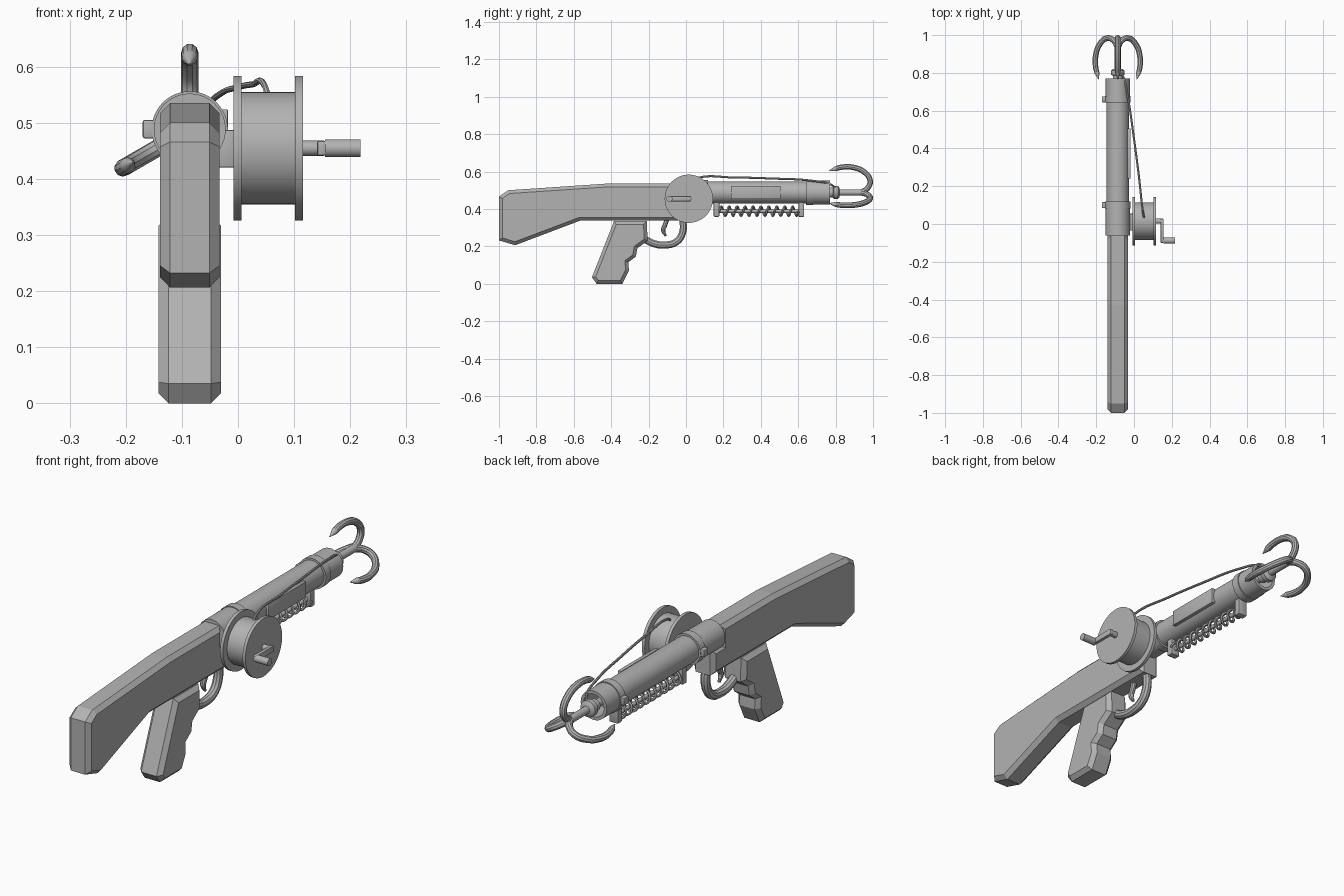
import bpy, bmesh, math
from mathutils import Vector, Matrix

if "Cube" in bpy.data.objects:
    bpy.data.objects.remove(bpy.data.objects["Cube"])

CX, CZ = -0.086, 0.488          # barrel axis
grey = bpy.data.materials.new("plain grey")
grey.diffuse_color = (0.45, 0.45, 0.45, 1)
grey.use_nodes = True
grey.node_tree.nodes["Principled BSDF"].inputs["Base Color"].default_value = grey.diffuse_color


def finish(ob, smooth=True):
    ob.data.materials.append(grey)
    bpy.ops.object.select_all(action='DESELECT')
    ob.select_set(True)
    bpy.context.view_layer.objects.active = ob
    if ob.type == 'CURVE':
        bpy.ops.object.convert(target='MESH')
        ob = bpy.context.object
    if smooth:
        bpy.ops.object.shade_smooth_by_angle(angle=math.radians(35))
    return ob


def from_bmesh(name, bm, smooth=True):
    bmesh.ops.recalc_face_normals(bm, faces=bm.faces[:])
    me = bpy.data.meshes.new(name)
    bm.to_mesh(me)
    bm.free()
    ob = bpy.data.objects.new(name, me)
    bpy.context.collection.objects.link(ob)
    return finish(ob, smooth)


def slab(name, profile, half, chamfer):
    """Side profile (y, z) extruded across x, with chamfered rims."""
    bm = bmesh.new()
    face = bm.faces.new([bm.verts.new((CX - half, y, z)) for y, z in profile])
    new = bmesh.ops.extrude_face_region(bm, geom=[face])['geom']
    bmesh.ops.translate(bm, vec=(2 * half, 0, 0),
                        verts=[g for g in new if isinstance(g, bmesh.types.BMVert)])
    rims = [e for e in bm.edges if abs(e.verts[0].co.x - e.verts[1].co.x) < 1e-5]
    bmesh.ops.bevel(bm, geom=rims, offset=chamfer, segments=1, affect='EDGES', profile=0.5)
    return from_bmesh(name, bm, False)


def box(name, lo, hi, bevel=0.0):
    bm = bmesh.new()
    lo, hi = Vector(lo), Vector(hi)
    bmesh.ops.create_cube(bm, size=1, matrix=Matrix.Translation((lo + hi) / 2)
                          @ Matrix.Diagonal((*(hi - lo), 1)))
    if bevel:
        bmesh.ops.bevel(bm, geom=bm.edges[:], offset=bevel, segments=2, affect='EDGES', profile=0.5)
    return from_bmesh(name, bm)


def lathe(name, profile, origin, axis, sides=48):
    """Spin a closed (radius, distance) profile about the x or y axis."""
    bm = bmesh.new()
    vs = []
    for r, d in profile:
        vs.append(bm.verts.new((d, 0, r) if axis == 'X' else (0, d, r)))
    edges = [bm.edges.new((a, b)) for a, b in zip(vs, vs[1:])]
    ax = (1, 0, 0) if axis == 'X' else (0, 1, 0)
    bmesh.ops.spin(bm, geom=vs + edges, cent=(0, 0, 0), axis=ax,
                   angle=2 * math.pi, steps=sides, use_merge=True)
    bmesh.ops.remove_doubles(bm, verts=bm.verts[:], dist=1e-5)
    bmesh.ops.translate(bm, vec=origin, verts=bm.verts[:])
    return from_bmesh(name, bm)


def rod(name, r, a, b, origin, axis, sides=32):
    return lathe(name, [(0, a), (r, a), (r, b), (0, b)], origin, axis, sides)


def tube(name, pts, radius, taper=None, smooth_path=True, res=3):
    cu = bpy.data.curves.new(name, 'CURVE')
    cu.dimensions = '3D'
    cu.bevel_depth, cu.bevel_resolution, cu.use_fill_caps = radius, res, True
    cu.resolution_u = 8
    sp = cu.splines.new('BEZIER' if smooth_path else 'POLY')
    items = sp.bezier_points if smooth_path else sp.points
    items.add(len(pts) - 1)
    for i, (bp, p) in enumerate(zip(items, pts)):
        if smooth_path:
            bp.co = p
            bp.handle_left_type = bp.handle_right_type = 'AUTO'
        else:
            bp.co = (*p, 1)
        bp.radius = taper[i] if taper else 1
    ob = bpy.data.objects.new(name, cu)
    bpy.context.collection.objects.link(ob)
    return finish(ob)


# Stock with a fore-end step that carries the barrel, and the finger-grooved grip
slab("stock", [(-1, 0.232), (-1, 0.466), (-0.95, 0.50), (-0.43, 0.535), (-0.06, 0.535),
               (-0.06, 0.45), (0.005, 0.45), (0.005, 0.337), (-0.567, 0.337),
               (-0.914, 0.206)], 0.053, 0.018)
slab("grip", [(-0.385, 0.335), (-0.21, 0.335), (-0.205, 0.23), (-0.26, 0.19), (-0.268, 0.145),
              (-0.308, 0.115), (-0.305, 0.07), (-0.34, 0.0), (-0.478, 0.0),
              (-0.503, 0.035)], 0.0555, 0.018)

# Trigger and guard
tube("trigger_guard", [(CX, y, z) for y, z in
     [(-0.018, 0.36), (-0.018, 0.275), (-0.05, 0.225), (-0.11, 0.207), (-0.17, 0.214), (-0.225, 0.24)]],
     0.02)
tube("trigger", [(CX, y, z) for y, z in
     [(-0.10, 0.35), (-0.112, 0.315), (-0.122, 0.285), (-0.108, 0.255)]], 0.012,
     [1.1, 1.1, 1, 0.5])

# Barrel with hollow muzzle
axis_origin = (CX, 0, CZ)
lathe("barrel", [(0, -0.06), (0.064, -0.06), (0.064, 0.10), (0.059, 0.10), (0.059, 0.66),
                 (0.064, 0.66), (0.064, 0.77), (0.05, 0.77), (0.05, 0.66), (0, 0.66)],
      axis_origin, 'Y')
# Clamp rings with side bolts
for i, y in enumerate((0.10, 0.66)):
    rod(f"clamp_ring_{i}", 0.068, y - 0.018, y + 0.018, axis_origin, 'Y', 48)
    box(f"clamp_bolt_{i}", (-0.17, y - 0.016, 0.472), (-0.145, y + 0.016, 0.505), 0.004)
# Side plate
box("side_plate", (-0.035, 0.24, 0.453), (-0.018, 0.505, 0.524), 0.002)

# Spring below the barrel, its rod and brackets
for i, y in enumerate((0.163, 0.617)):
    box(f"spring_bracket_{i}", (CX - 0.022, y - 0.015, 0.358), (CX + 0.022, y + 0.015, 0.45), 0.004)
rod("spring_rod", 0.009, 0.16, 0.62, (CX, 0, 0.388), 'Y', 16)
turns, n = 10, 16
tube("spring", [(CX + 0.025 * math.cos(2 * math.pi * k / n), 0.178 + 0.424 * k / (turns * n),
                 0.388 + 0.025 * math.sin(2 * math.pi * k / n)) for k in range(turns * n + 1)],
     0.006, smooth_path=False, res=1)

# Winch spool, mount and crank
hub = (0, 0.015, 0.4545)
box("spool_mount", (-0.045, -0.035, 0.42), (-0.004, 0.055, 0.487), 0.003)
lathe("spool", [(0, -0.008), (0.129, -0.008), (0.129, 0.006), (0.1, 0.006), (0.1, 0.102),
                (0.129, 0.102), (0.129, 0.116), (0, 0.116)], hub, 'X', 64)
rod("crank_shaft", 0.0135, 0.11, 0.15, hub, 'X', 24)
box("crank_arm", (0.141, -0.10, 0.441), (0.157, 0.028, 0.468), 0.004)
rod("crank_handle", 0.016, 0.155, 0.218, (0, -0.088, 0.4545), 'X', 24)

# Rope from spool to hook
tube("rope", [(0.054, 0.03, 0.545), (0.048, 0.06, 0.565), (0.025, 0.26, 0.568), (0.0, 0.45, 0.563),
              (-0.034, 0.68, 0.55), (-0.055, 0.775, 0.53), (-0.075, 0.805, 0.505)], 0.0055, res=2)

# Grappling hook: shaft, collars and three curved prongs
rod("hook_shaft", 0.0165, 0.66, 0.965, axis_origin, 'Y', 24)
lathe("hook_collar", [(0, 0.76), (0.026, 0.76), (0.026, 0.785), (0.036, 0.79), (0.036, 0.812),
                      (0.026, 0.82), (0, 0.825)], axis_origin, 'Y', 32)
path = [(0, 0.935), (0.025, 0.972), (0.065, 0.984), (0.11, 0.952), (0.135, 0.89),
        (0.135, 0.83), (0.127, 0.80), (0.116, 0.765)]
for i in range(3):
    a = math.radians(90 + 120 * i)
    tube(f"hook_prong_{i}", [(CX + r * math.cos(a), y, CZ + r * math.sin(a)) for r, y in path],
         0.0155, [1, 1, 1, 1, 1, 0.95, 0.9, 0.1])
